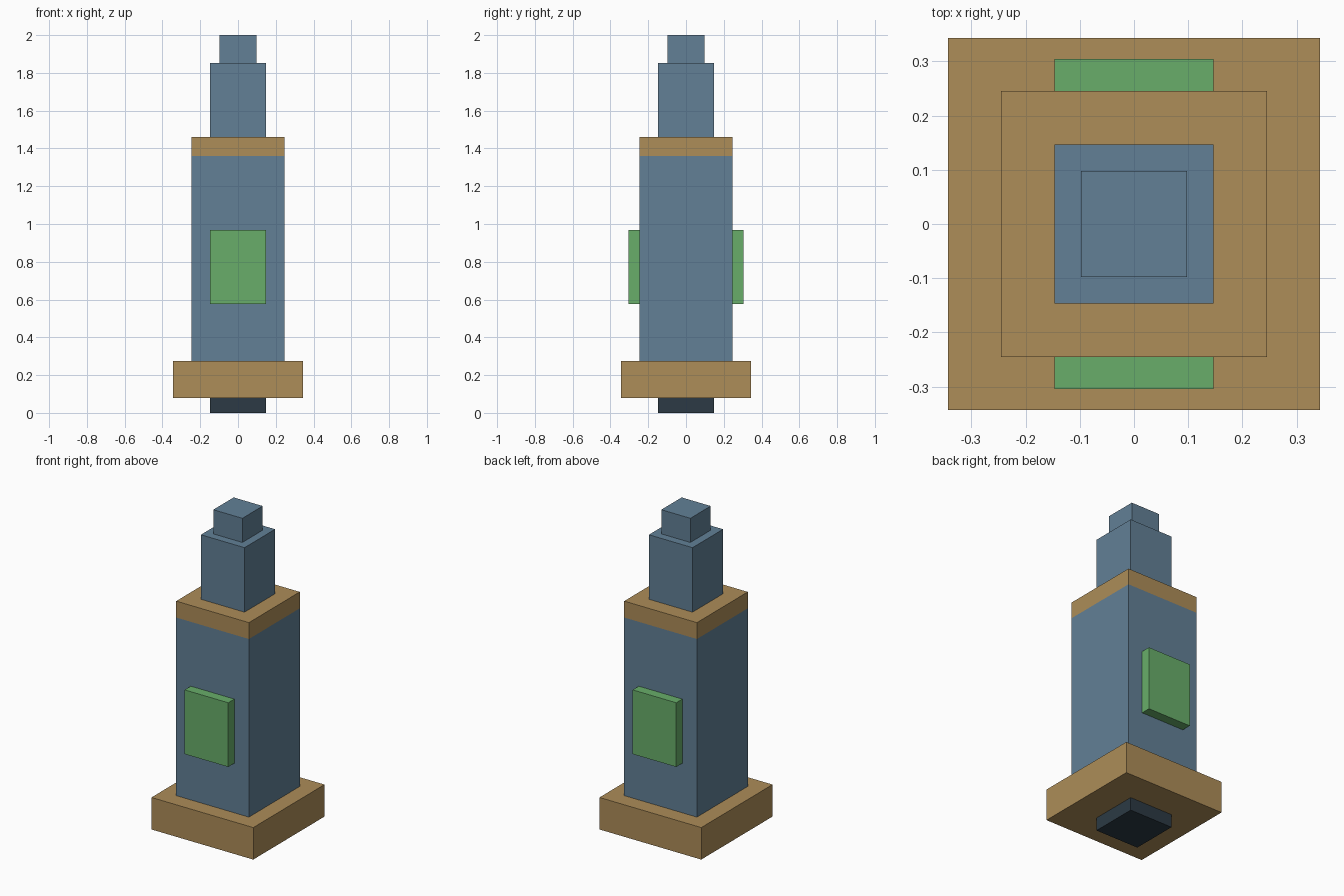
import bpy

cube = bpy.data.objects.get("Cube")
if cube:
    bpy.data.objects.remove(cube, do_unlink=True)


def material(name, rgb):
    mat = bpy.data.materials.new(name)
    mat.use_nodes = True
    colour = (*rgb, 1.0)
    mat.diffuse_color = colour
    mat.node_tree.nodes["Principled BSDF"].inputs["Base Color"].default_value = colour
    return mat


steel_blue = material("steel blue", (0.122, 0.216, 0.305))
bronze = material("bronze", (0.418, 0.266, 0.098))
green = material("green", (0.138, 0.423, 0.144))
charcoal = material("charcoal", (0.025, 0.042, 0.058))


def block(name, mat, x, y, z):
    """Box spanning the (low, high) pair given for each axis."""
    spans = (x, y, z)
    bpy.ops.mesh.primitive_cube_add(size=1, location=[(a + b) / 2 for a, b in spans])
    obj = bpy.context.object
    obj.name = name
    obj.scale = [b - a for a, b in spans]
    bpy.ops.object.transform_apply(location=False, rotation=False, scale=True)
    obj.data.materials.append(mat)
    return obj


# Square tiers stacked from the ground up: name, material, half width, top height
tiers = [
    ("foot", charcoal, 0.147, 0.08),
    ("base_plinth", bronze, 0.343, 0.275),
    ("main_shaft", steel_blue, 0.245, 1.36),
    ("shaft_cap", bronze, 0.245, 1.46),
    ("upper_block", steel_blue, 0.147, 1.853),
    ("top_block", steel_blue, 0.098, 2.0),
]
bottom = 0.0
for name, mat, half, top in tiers:
    side = (-half, half)
    block(name, mat, side, side, (bottom, top))
    bottom = top

# Raised panels on the front and back of the shaft
for name, depth in (("front_panel", (-0.304, -0.245)), ("back_panel", (0.245, 0.304))):
    block(name, green, (-0.147, 0.147), depth, (0.577, 0.968))
